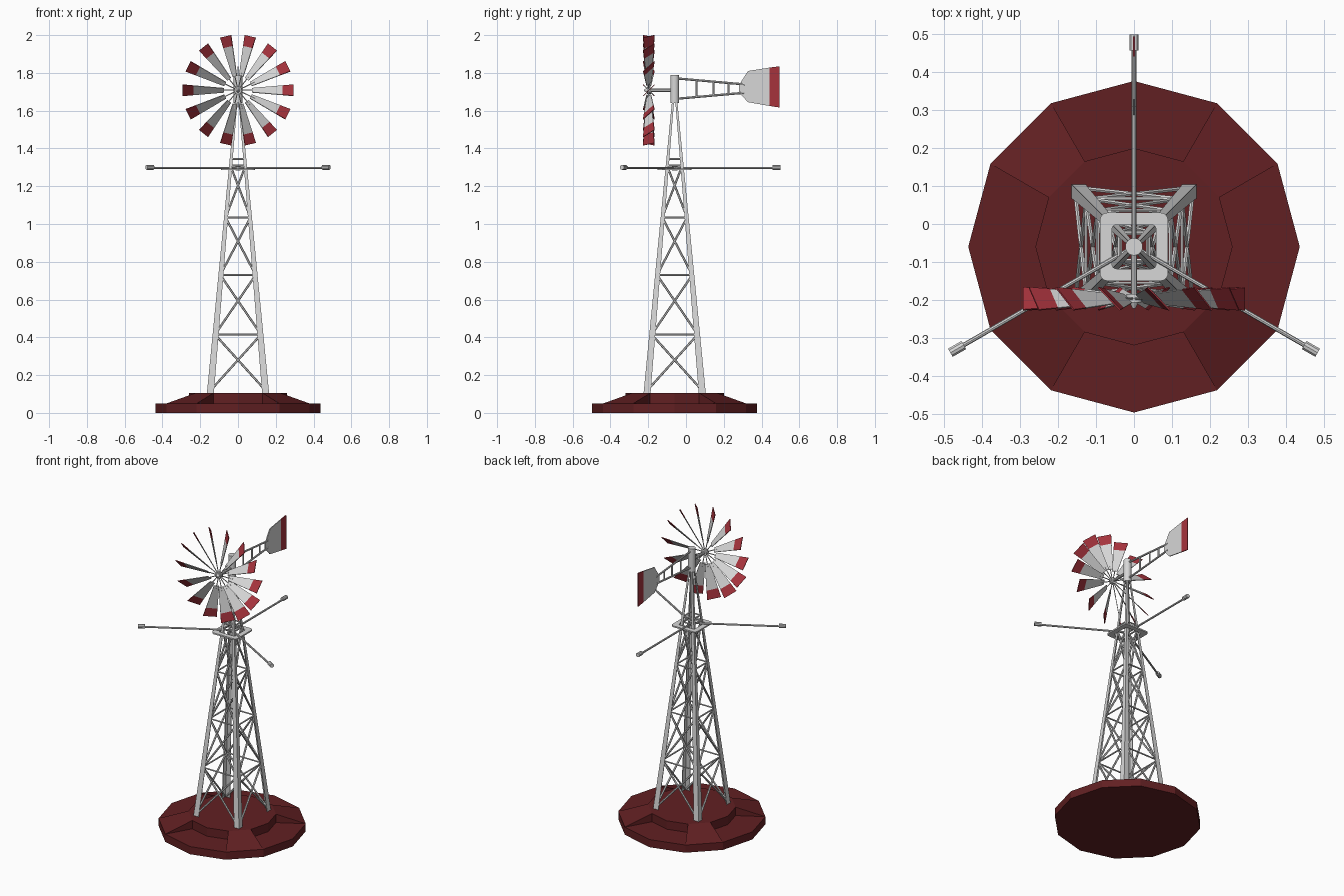
import bpy, bmesh
from math import pi, sin, cos, radians
from mathutils import Vector, Matrix

if "Cube" in bpy.data.objects:
    bpy.data.objects.remove(bpy.data.objects["Cube"])

CY = -0.06                    # tower axis position in y
AXIS = Vector((0, CY, 0))
HUB = Vector((0, -0.197, 1.708))
FOOT, TOP = 0.1, 1.64         # tower bottom and top heights


def material(name, rgb):
    m = bpy.data.materials.new(name)
    m.use_nodes = True
    m.diffuse_color = (*rgb, 1)
    m.node_tree.nodes["Principled BSDF"].inputs["Base Color"].default_value = (*rgb, 1)
    return m


GREY = material("galvanised grey", (0.68, 0.68, 0.68))
RED = material("signal red", (0.38, 0.033, 0.046))
MAROON = material("dark maroon", (0.12, 0.014, 0.016))


def finish(bm, name, *mats, smooth=False):
    bmesh.ops.recalc_face_normals(bm, faces=bm.faces)
    mesh = bpy.data.meshes.new(name)
    bm.to_mesh(mesh)
    bm.free()
    for m in mats:
        mesh.materials.append(m)
    ob = bpy.data.objects.new(name, mesh)
    bpy.context.collection.objects.link(ob)
    if smooth:
        bpy.ops.object.select_all(action='DESELECT')
        ob.select_set(True)
        bpy.context.view_layer.objects.active = ob
        bpy.ops.object.shade_smooth_by_angle(angle=radians(35))
    return ob


def rod(bm, a, b, r, sides=6, r2=None):
    """Round bar between two points."""
    a, b = Vector(a), Vector(b)
    d = b - a
    turn = d.to_track_quat('Z', 'Y').to_matrix().to_4x4()
    bmesh.ops.create_cone(bm, cap_ends=True, segments=sides, radius1=r,
                          radius2=r if r2 is None else r2, depth=d.length,
                          matrix=Matrix.Translation((a + b) / 2) @ turn)


def loft(bm, loops, mat=0):
    """Closed solid skinned through matching point loops."""
    rings = [[bm.verts.new(p) for p in loop] for loop in loops]
    faces = [bm.faces.new(rings[0]), bm.faces.new(rings[-1])]
    for lo, hi in zip(rings, rings[1:]):
        for i in range(len(lo)):
            j = (i + 1) % len(lo)
            faces.append(bm.faces.new((lo[i], lo[j], hi[j], hi[i])))
    for f in faces:
        f.material_index = mat


# Base: twelve-sided slab, raised centre, four corner ramps with notches between
bm = bmesh.new()


def ring(r, z):
    return [bm.verts.new((r * sin(i * pi / 6), CY + r * cos(i * pi / 6), z)) for i in range(12)]


bottom, rim, low, top = ring(0.437, 0), ring(0.437, 0.05), ring(0.26, 0.05), ring(0.26, 0.105)
bm.faces.new(bottom)
bm.faces.new(top)
for i in range(12):
    j = (i + 1) % 12
    bm.faces.new((bottom[i], bottom[j], rim[j], rim[i]))
    if i % 3 == 1:
        bm.faces.new((rim[i], rim[j], top[j], top[i]))
    else:
        bm.faces.new((rim[i], rim[j], low[j], low[i]))
        bm.faces.new((low[i], low[j], top[j], top[i]))
    if i % 3:
        bm.faces.new((rim[i], low[i], top[i]))
finish(bm, "base", MAROON)


# Tower legs: tapering angle iron
def half(z):
    return 0.165 - 0.15 * (z - FOOT) / (TOP - FOOT)


def flange(z):
    return 0.037 - 0.026 * (z - FOOT) / (TOP - FOOT)


def angle_iron(sx, sy, z, t=0.004):
    h, w = half(z), flange(z)
    a, b = h - w, h - t
    pts = ((h, h), (a, h), (a, b), (b, b), (b, a), (h, a))
    return [(sx * x, CY + sy * y, z) for x, y in pts]


bm = bmesh.new()
for sx in (-1, 1):
    for sy in (-1, 1):
        loft(bm, [angle_iron(sx, sy, FOOT), angle_iron(sx, sy, TOP)])
finish(bm, "tower_legs", GREY)

# Tower braces: crosses and horizontals, repeated on four sides
bm = bmesh.new()
levels = [0.115, 0.415, 0.73, 1.035, 1.31]
for k in range(4):
    spin = Matrix.Rotation(k * pi / 2, 3, 'Z')

    def on_side(s, z):
        return AXIS + spin @ Vector((s * (half(z) - flange(z) * 0.4), 0.008 - half(z), z))

    for z in levels[1:] + [1.345]:
        rod(bm, on_side(-1, z), on_side(1, z), 0.005)
    for z0, z1 in zip(levels, levels[1:]):
        for s in (-1, 1):
            rod(bm, on_side(s, z0), on_side(-s, z1), 0.006)
finish(bm, "tower_braces", GREY)


# Platform: rounded square frame
def rounded(h, r, z):
    pts = []
    for q in range(4):
        for s in range(5):
            a = q * pi / 2 + s * pi / 8
            c = Vector((h - r, h - r, 0))
            c.rotate(Matrix.Rotation(q * pi / 2, 3, 'Z'))
            pts.append((c.x + r * cos(a), CY + c.y + r * sin(a), z))
    return pts


bm = bmesh.new()
loops = [[bm.verts.new(p) for p in rounded(*args)] for args in
         ((0.09, 0.02, 1.285), (0.09, 0.02, 1.294), (0.058, 0.012, 1.294), (0.058, 0.012, 1.285))]
for a, b in zip(loops, loops[1:] + loops[:1]):
    for i in range(len(a)):
        j = (i + 1) % len(a)
        bm.faces.new((a[i], a[j], b[j], b[i]))
finish(bm, "platform", GREY)

# Three outrigger arms with end caps
bm = bmesh.new()
for deg in (90, 210, 330):
    d = Vector((cos(radians(deg)), sin(radians(deg)), 0))
    c = AXIS + Vector((0, 0, 1.297))
    rod(bm, c, c + d * 0.53, 0.006, 8)
    rod(bm, c + d * 0.518 + Vector((0, 0, 0.003)), c + d * 0.559 + Vector((0, 0, 0.003)), 0.013, 10)
rod(bm, (0, CY, 1.283), (0, CY, 1.307), 0.014, 10)
finish(bm, "outrigger_arms", GREY, smooth=True)

# Head post and axle
bm = bmesh.new()
rod(bm, (0, CY, TOP), (0, CY, 1.79), 0.023, 20)
finish(bm, "head_post", GREY, smooth=True)

bm = bmesh.new()
rod(bm, (0, CY, HUB.z), HUB, 0.009, 10)
rod(bm, HUB + Vector((0, 0.012, 0)), HUB - Vector((0, 0.01, 0)), 0.02, 14)
rod(bm, HUB - Vector((0, 0.01, 0)), HUB - Vector((0, 0.026, 0)), 0.012, 14, 0.004)
finish(bm, "axle_and_hub", GREY, smooth=True)

# Wheel: fourteen pitched, tapering blades with red tips, on spokes
blades, spokes = bmesh.new(), bmesh.new()
pitch = radians(45)
BACK = Vector((0, 1, 0))
for i in range(14):
    a = i * 2 * pi / 14
    out = Vector((cos(a), 0, sin(a)))
    side = Vector((-sin(a), 0, cos(a)))
    chord = side * cos(pitch) + BACK * sin(pitch)
    normal = side * sin(pitch) - BACK * cos(pitch)

    def section(r, w):
        c = HUB + out * r
        return [c + chord * w * u + normal * 0.002 * v
                for u, v in ((-1, -1), (1, -1), (1, 1), (-1, 1))]

    loft(blades, [section(0.075, 0.016), section(0.235, 0.035)])
    loft(blades, [section(0.235, 0.035), section(0.293, 0.042)], 1)
    rod(spokes, HUB, HUB + out * 0.1, 0.003, 5)
finish(blades, "wheel_blades", GREY, RED)
finish(spokes, "wheel_spokes", GREY)

# Tail boom: two converging rods with struts
bm = bmesh.new()


def boom(y, s):
    return (0, y, 1.717 + s * (0.053 - 0.03 * (y + 0.04) / 0.34))


for s in (-1, 1):
    rod(bm, boom(-0.05, s), boom(0.31, s), 0.006, 8)
for y in (0.055, 0.145, 0.225):
    rod(bm, boom(y, -1), boom(y, 1), 0.005)
finish(bm, "tail_boom", GREY, smooth=True)

# Tail vane with red trailing band
bm = bmesh.new()


def plate(pts, mat):
    loft(bm, [[(x, y, z) for y, z in pts] for x in (-0.003, 0.003)], mat)


plate([(0.28, 1.735), (0.328, 1.81), (0.442, 1.828), (0.442, 1.625), (0.328, 1.645), (0.28, 1.697)], 0)
plate([(0.442, 1.828), (0.494, 1.835), (0.494, 1.617), (0.442, 1.625)], 1)
finish(bm, "tail_vane", GREY, RED)
